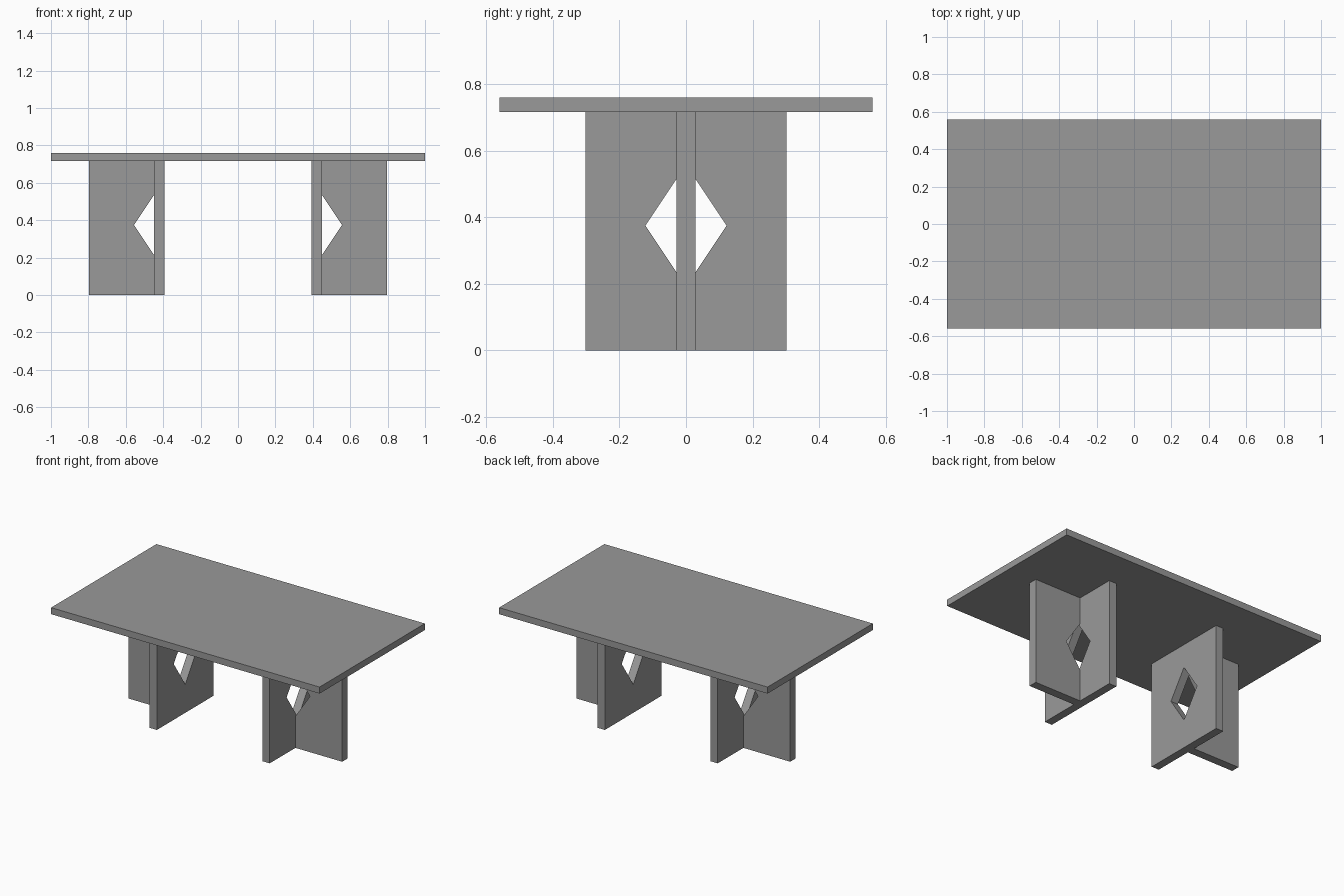
import bpy
import bmesh
from mathutils import Vector

default = bpy.data.objects.get("Cube")
if default:
    bpy.data.objects.remove(default, do_unlink=True)

grey = bpy.data.materials.new("mid grey")
grey.use_nodes = True
colour = (0.32, 0.32, 0.32, 1)
grey.diffuse_color = colour
grey.node_tree.nodes["Principled BSDF"].inputs["Base Color"].default_value = colour

TOP_HALF_X, TOP_HALF_Y = 1.0, 0.56
LEG_H, TOP_Z = 0.716, 0.76
INNER, SEAM, OUTER = 0.393, 0.448, 0.797   # x stations of each pedestal
PANEL_Y, HALF_THICK = 0.302, 0.029
HOLE_Z, HOLE_W, SLOPE = 0.375, 0.122, 1.5


def slab(name, points, offset, mirror_x=False, mirror_y=False):
    """Extrude a flat outline along an offset, with optional mirroring."""
    bm = bmesh.new()
    face = bm.faces.new([bm.verts.new(p) for p in points])
    result = bmesh.ops.extrude_face_region(bm, geom=[face], use_keep_orig=True)
    moved = [g for g in result["geom"] if isinstance(g, bmesh.types.BMVert)]
    bmesh.ops.translate(bm, verts=moved, vec=Vector(offset))
    bmesh.ops.recalc_face_normals(bm, faces=bm.faces[:])
    if mirror_y:  # open the side that meets its mirrored half
        inside = [f for f in bm.faces if all(abs(v.co.y) < 1e-5 for v in f.verts)]
        bmesh.ops.delete(bm, geom=inside, context="FACES")
    mesh = bpy.data.meshes.new(name)
    bm.to_mesh(mesh)
    bm.free()
    mesh.materials.append(grey)
    obj = bpy.data.objects.new(name, mesh)
    bpy.context.collection.objects.link(obj)
    if mirror_x or mirror_y:
        mod = obj.modifiers.new("Mirror", "MIRROR")
        mod.use_axis = (mirror_x, mirror_y, False)
    return obj


def notched(near, far, tip):
    """Panel outline with half a diamond cut into its near edge."""
    rise = (tip - near) * SLOPE
    return [(near, 0), (far, 0), (far, LEG_H), (near, LEG_H),
            (near, HOLE_Z + rise), (tip, HOLE_Z), (near, HOLE_Z - rise)]


# Table top
corners = [(sx * TOP_HALF_X, sy * TOP_HALF_Y, LEG_H)
           for sx, sy in ((-1, -1), (1, -1), (1, 1), (-1, 1))]
slab("table_top", corners, (0, 0, TOP_Z - LEG_H))

# Inner pedestal panels, each with a full diamond opening
cross = [(INNER, y, z) for y, z in notched(0, PANEL_Y, HOLE_W)]
slab("cross_panels", cross, (SEAM - INNER, 0, 0), mirror_x=True, mirror_y=True)

# Outward pedestal panels, notched where they meet the cross panels
fin = [(x, -HALF_THICK, z) for x, z in notched(SEAM, OUTER, 0.556)]
slab("outward_panels", fin, (0, 2 * HALF_THICK, 0), mirror_x=True)
